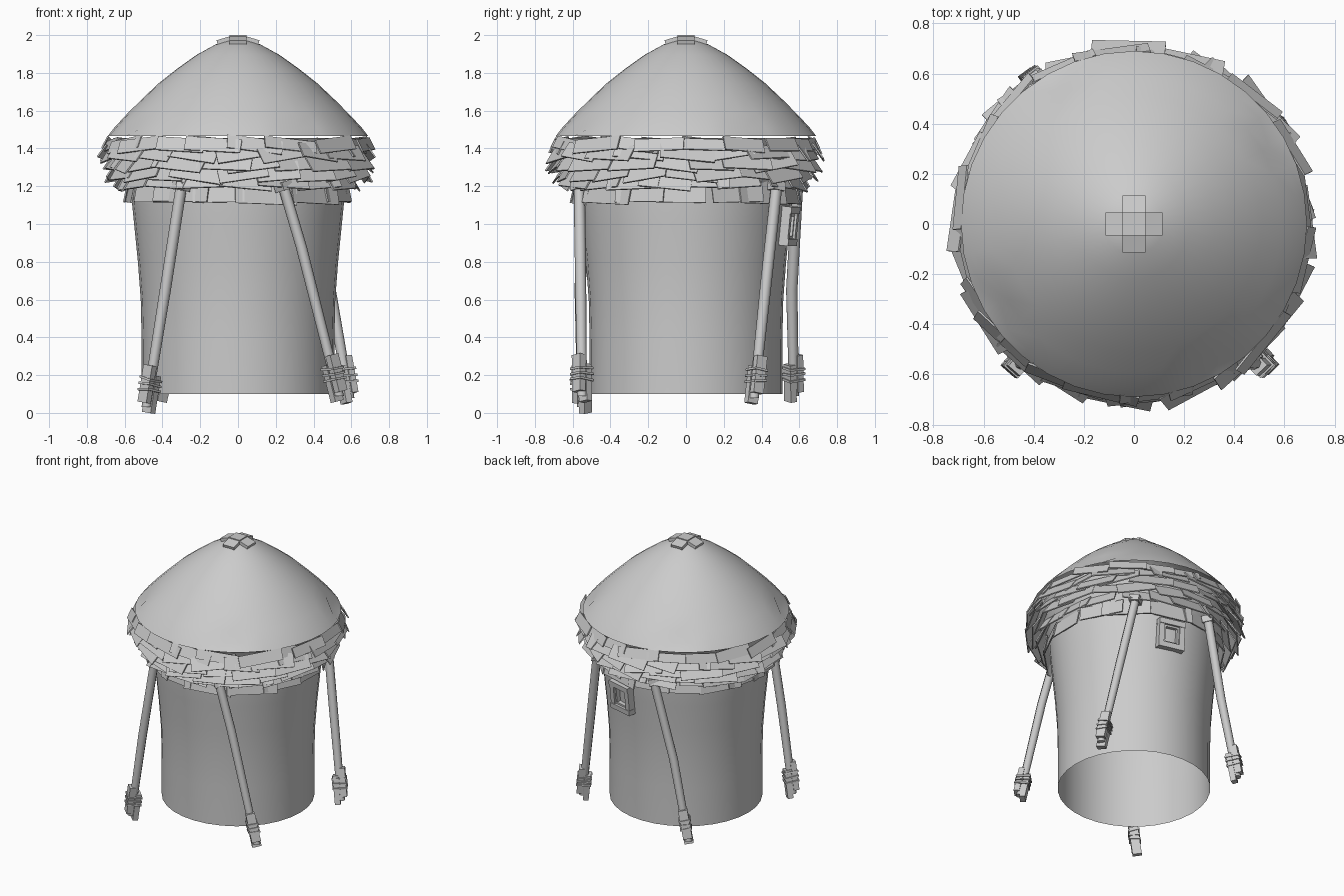
import bpy, bmesh, math, random
from mathutils import Vector, Matrix

if "Cube" in bpy.data.objects:
    bpy.data.objects.remove(bpy.data.objects["Cube"])

random.seed(4)
grey = bpy.data.materials.new("plain_grey")
grey.diffuse_color = (0.6, 0.6, 0.6, 1)
grey.use_nodes = True
grey.node_tree.nodes["Principled BSDF"].inputs["Base Color"].default_value = grey.diffuse_color


def finish(name, bm, smooth=False, angle=40):
    me = bpy.data.meshes.new(name)
    bmesh.ops.recalc_face_normals(bm, faces=bm.faces)
    bm.to_mesh(me)
    bm.free()
    me.materials.append(grey)
    ob = bpy.data.objects.new(name, me)
    bpy.context.collection.objects.link(ob)
    if smooth:
        bpy.ops.object.select_all(action='DESELECT')
        ob.select_set(True)
        bpy.context.view_layer.objects.active = ob
        bpy.ops.object.shade_smooth_by_angle(angle=math.radians(angle))
    return ob


def lathe(name, profile, sides, dents=()):
    """Turn (radius, height) pairs about z; dents pull the rim in at some angles."""
    bm = bmesh.new()
    rings = []
    for k, (r, z) in enumerate(profile):
        ring = []
        for i in range(sides):
            rr = r - (0.035 if (k == 1 and i in dents) else 0)
            a = 2 * math.pi * i / sides
            ring.append(bm.verts.new((rr * math.cos(a), rr * math.sin(a), z)))
        rings.append(ring)
    for a, b in zip(rings, rings[1:]):
        for i in range(sides):
            j = (i + 1) % sides
            bm.faces.new((a[i], a[j], b[j], b[i]))
    if profile[-1][0] < 0.1:
        bm.faces.new(rings[-1])
    return finish(name, bm, True, 60)


def box(bm, matrix, size):
    bmesh.ops.create_cube(bm, size=1, matrix=matrix @ Matrix.Diagonal((*size, 1)))


def frame(origin, x, y):
    """Matrix with local x and y along the given directions."""
    x = x.normalized()
    z = x.cross(y).normalized()
    y = z.cross(x)
    m = Matrix((x, y, z)).transposed().to_4x4()
    m.translation = origin
    return m


def polar(r, a, z):
    return Vector((r * math.cos(a), r * math.sin(a), z))


# Open-bottomed round wall, flaring toward the eaves
lathe("wall", [(0.51, 0.1), (0.51, 0.38), (0.515, 0.6), (0.53, 0.8),
               (0.55, 1.0), (0.565, 1.15), (0.57, 1.28)], 32)

# Roof dome with small dents near the rim
lathe("roof", [(0.69, 1.465), (0.655, 1.51), (0.59, 1.58), (0.51, 1.66),
               (0.42, 1.745), (0.325, 1.82), (0.22, 1.895), (0.12, 1.95),
               (0.05, 1.975)], 36, dents=(3, 12, 21, 30))

# Hidden lining under the eaves
lathe("eaves_lining", [(0.56, 1.2), (0.66, 1.455)], 32)

# Ragged layers of flat shingles round the eaves
# top radius, top z, bottom radius, bottom z, count, raggedness
layers = [(0.565, 1.22, 0.588, 1.115, 15, 0.25),
          (0.59, 1.275, 0.64, 1.19, 18, 0.7),
          (0.62, 1.32, 0.675, 1.235, 20, 1.0),
          (0.64, 1.37, 0.70, 1.29, 20, 1.0),
          (0.66, 1.415, 0.71, 1.345, 20, 1.0),
          (0.67, 1.45, 0.70, 1.39, 20, 0.8)]
bm = bmesh.new()
for n, (r1, z1, r2, z2, count, rag) in enumerate(layers):
    for i in range(count):
        a = 2 * math.pi * (i + 0.5 * (n % 2) + random.uniform(-.2, .2)) / count
        out = random.uniform(-0.015, 0.02) * rag
        top, bot = polar(r1 + out, a, z1), polar(r2 + out, a, z2)
        side = Vector((-math.sin(a), math.cos(a), random.uniform(-.16, .16) * rag))
        side += polar(random.uniform(-.14, .14) * rag, a, 0)
        width = 2 * math.pi * r2 / count * random.uniform(1.05, 1.4)
        m = frame((top + bot) / 2, side, bot - top)
        box(bm, m, (width, (bot - top).length * random.uniform(0.9, 1.2), 0.008))
finish("eaves_shingles", bm)

# Cross of cap tiles on the peak
bm = bmesh.new()
box(bm, Matrix.Translation((0, 0, 1.985)), (0.09, 0.09, 0.03))
for i in range(4):
    a = i * math.pi / 2
    m = frame(polar(0.072, a, 1.972), polar(1, a, -0.3), polar(1, a + math.pi / 2, 0))
    box(bm, m, (0.08, 0.09, 0.025))
finish("peak_cap", bm)

# Four leaning props: top, middle and bottom points
props = {
    "front_left": ((-0.30, -0.545, 1.2), (-0.385, -0.56, 0.65), (-0.485, -0.55, 0.03)),
    "front_right": ((0.24, -0.565, 1.2), (0.335, -0.56, 0.88), (0.535, -0.55, 0.09)),
    "back_right": ((0.39, 0.48, 1.2), (0.48, 0.425, 0.7), (0.59, 0.36, 0.08)),
    "back_left": ((-0.15, 0.59, 1.2), (-0.29, 0.56, 0.65), (-0.42, 0.572, 0.09)),
}
for name, pts in props.items():
    top, mid, low = map(Vector, pts)
    # Bent round pole
    bm = bmesh.new()
    rings = []
    for p, r in ((top, 0.03), (mid, 0.03), (low, 0.026)):
        m = frame(p, Vector((1, 0, 0)), Vector((0, 1, 0)))
        rings.append(bmesh.ops.create_circle(bm, segments=8, radius=r, matrix=m,
                                             cap_ends=(p is not mid))["verts"])
    for a, b in zip(rings, rings[1:]):
        for i in range(8):
            j = (i + 1) % 8
            bm.faces.new((a[i], a[j], b[j], b[i]))
    finish(name + "_prop", bm, True, 50)

    # Block at the top, splints and bindings at the foot
    axis = (low - mid).normalized()
    out = Vector((low.x, low.y, 0)).normalized()
    bm = bmesh.new()
    box(bm, frame(top, (mid - top), out), (0.045, 0.07, 0.07))
    for s, up, length in ((1, 0.125, 0.2), (-1, 0.07, 0.2)):
        c = low - axis * up + out * s * 0.024
        box(bm, frame(c, axis, out), (length, 0.038, 0.062))
    finish(name + "_foot", bm)
    bm = bmesh.new()
    for k in range(3):
        c = low - axis * (0.09 + 0.03 * k)
        tilt = axis + Vector((random.uniform(-.15, .15), random.uniform(-.15, .15), 0))
        box(bm, frame(c, tilt, out), (0.012, 0.1, 0.078))
    finish(name + "_binding", bm)

# Window frame on the back wall
a = math.atan2(0.55, 0.14)
out, side = polar(1, a, 0), polar(1, a + math.pi / 2, 0)
lean = Vector((0, 0, 1)) + out * 0.1
m = frame(polar(0.557, a, 0.99), side, lean)
bm = bmesh.new()
for s in (-1, 1):
    box(bm, m @ Matrix.Translation((s * 0.075, 0, 0)), (0.038, 0.2, 0.06))
    box(bm, m @ Matrix.Translation((0, s * 0.085, 0)), (0.19, 0.038, 0.07))
    box(bm, m @ Matrix.Translation((s * 0.05, 0, 0)), (0.014, 0.14, 0.035))
    box(bm, m @ Matrix.Translation((0, s * 0.06, 0)), (0.11, 0.014, 0.035))
finish("window_frame", bm)
